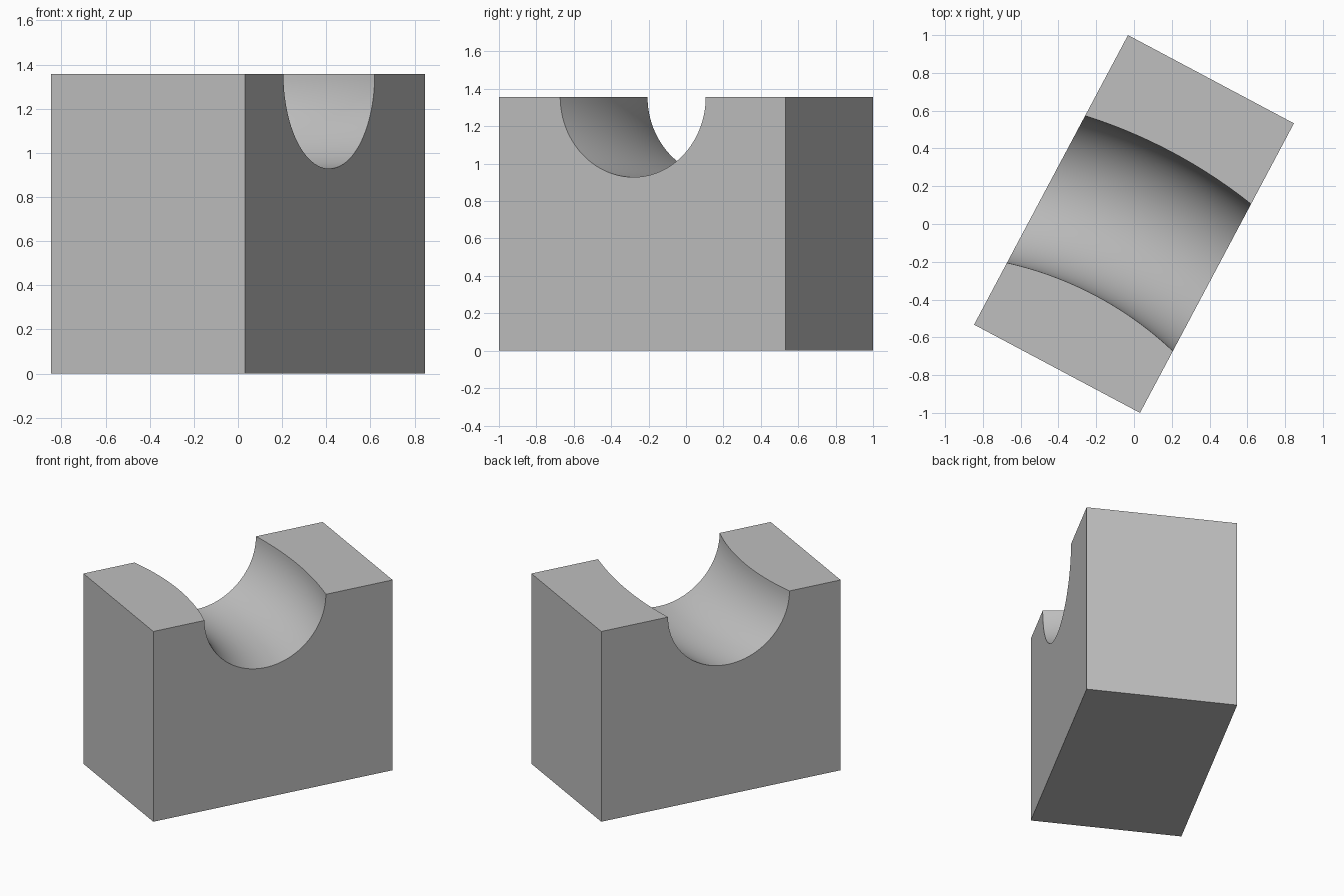
import bpy
import math
from mathutils import Matrix, Vector

default = bpy.data.objects.get("Cube")
if default:
    bpy.data.objects.remove(default, do_unlink=True)

WIDTH, LENGTH, HEIGHT = 0.995, 1.736, 1.357
BEND, GROOVE = 2.3, 0.43          # radius of the groove's curve and of its section
TURN = Matrix.Rotation(math.radians(-28), 4, 'Z')

grey = bpy.data.materials.new("plain grey")
grey.use_nodes = True
colour = (0.52, 0.52, 0.52, 1)
grey.diffuse_color = colour
grey.node_tree.nodes["Principled BSDF"].inputs["Base Color"].default_value = colour

# Block turned about the vertical axis
bpy.ops.mesh.primitive_cube_add(size=1)
block = bpy.context.object
block.name = "grooved_block"
block.data.transform(TURN @ Matrix.Translation((0, 0, HEIGHT / 2))
                     @ Matrix.Diagonal((WIDTH, LENGTH, HEIGHT, 1)))
block.data.materials.append(grey)

# Ring that cuts the curved groove, its centre line over the middle of the block
bpy.ops.mesh.primitive_torus_add(major_segments=360, minor_segments=96,
                                 major_radius=BEND, minor_radius=GROOVE)
cutter = bpy.context.object
cutter.name = "groove_cutter"
cutter.hide_render = True
cutter.data.transform(TURN @ Matrix.Translation(Vector((0, -BEND, HEIGHT + 0.001))))
cutter.data.materials.append(grey)

cut = block.modifiers.new("groove", 'BOOLEAN')
cut.operation = 'DIFFERENCE'
cut.solver = 'EXACT'
cut.object = cutter

# Apply the cut, then remove the cutter
bpy.ops.object.select_all(action='DESELECT')
block.select_set(True)
bpy.context.view_layer.objects.active = block
bpy.ops.object.modifier_apply(modifier=cut.name)
bpy.data.objects.remove(cutter, do_unlink=True)

# Smooth groove with crisp edges
bpy.ops.object.shade_smooth_by_angle(angle=math.radians(30))
